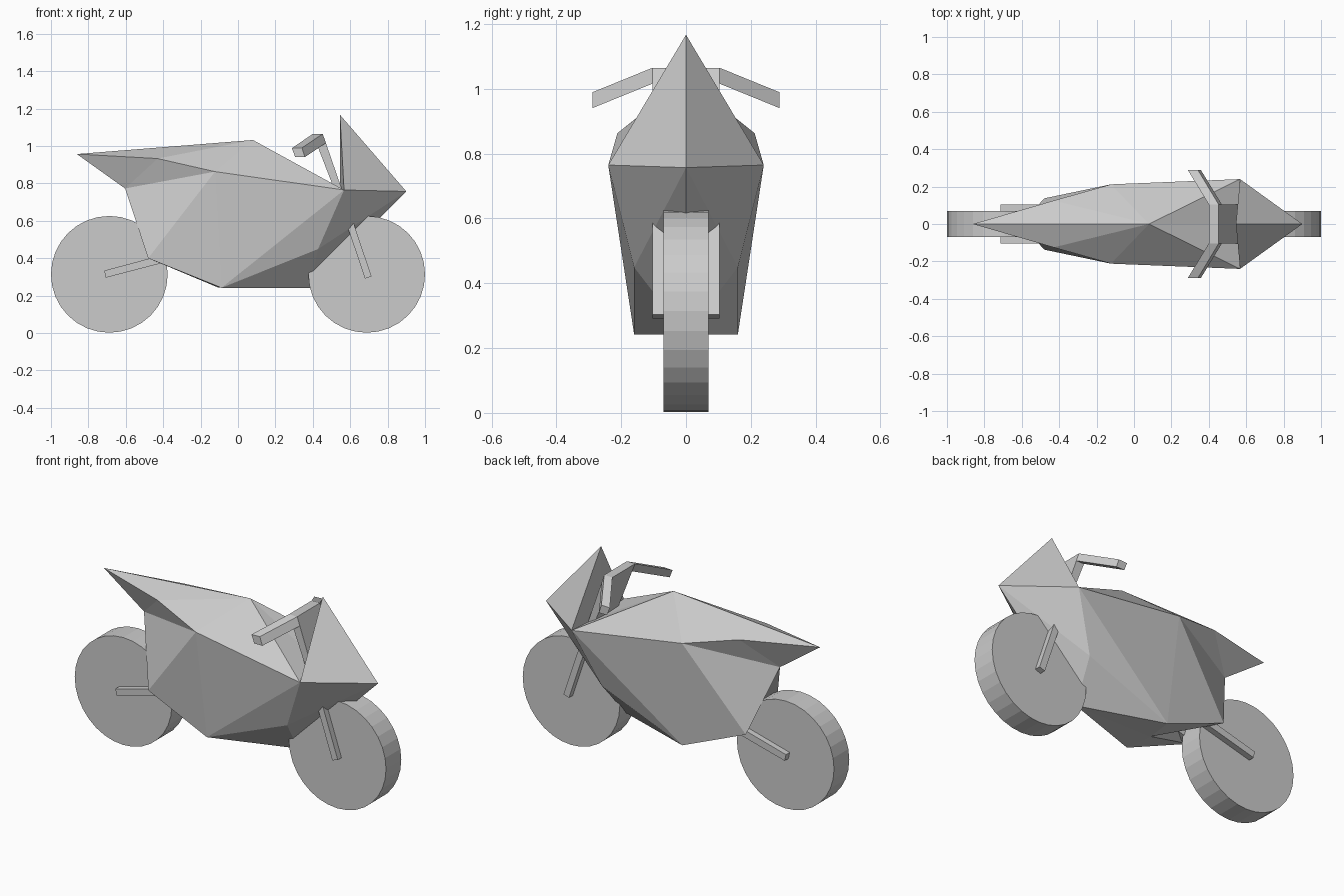
import bpy, bmesh
from math import pi
from mathutils import Matrix

if "Cube" in bpy.data.objects:
    bpy.data.objects.remove(bpy.data.objects["Cube"])


def finish(name, bm):
    bmesh.ops.remove_doubles(bm, verts=bm.verts, dist=1e-5)
    bmesh.ops.recalc_face_normals(bm, faces=bm.faces)
    me = bpy.data.meshes.new(name)
    bm.to_mesh(me)
    bm.free()
    ob = bpy.data.objects.new(name, me)
    bpy.context.collection.objects.link(ob)
    return ob


def mirrored(name, points, faces):
    """Build one half from named points and add its copy across y = 0."""
    bm = bmesh.new()
    for s in (1, -1):
        v = {k: bm.verts.new((x, s * y, z)) for k, (x, y, z) in points.items()}
        for f in faces.split():
            bm.faces.new([v[k] for k in f])
    return finish(name, bm)


def loft(name, sections, sides=(1,)):
    """Skin (y, [(x, z), ...]) sections into a closed bar, once per side."""
    bm = bmesh.new()
    for s in sides:
        rings = [[bm.verts.new((x, s * y, z)) for x, z in prof] for y, prof in sections]
        for a, b in zip(rings, rings[1:]):
            for i in range(len(a)):
                j = (i + 1) % len(a)
                bm.faces.new((a[i], a[j], b[j], b[i]))
        bm.faces.new(rings[0])
        bm.faces.new(rings[-1])
    return finish(name, bm)


# Faceted fairing: tail, seat, side panels, windshield, nose and belly
body = {
    "T": (-.862, 0, .957), "K": (-.43, .125, .933), "M": (-.123, .212, .863),
    "P": (.08, 0, 1.032), "S": (.567, .24, .765), "D": (.545, 0, .765),
    "W": (.545, 0, 1.167), "N": (.9, 0, .757), "F": (.428, .16, .449),
    "G": (.385, 0, .242), "B": (-.088, .16, .242), "C": (-.11, 0, .245),
    "H": (-.48, .137, .4), "L": (-.604, 0, .773),
}
mirrored("fairing", body,
         "TKP KMP PMS PSD DSW WSN NSF NFG FBG GBC CBH CHL LHM LMK LKT SFB SBM MBH")

# Wheels
for name, x in (("front_wheel", .688), ("rear_wheel", -.688)):
    bm = bmesh.new()
    bmesh.ops.create_cone(bm, cap_ends=True, segments=32, radius1=.312, radius2=.312,
                          depth=.14,
                          matrix=Matrix.Translation((x, 0, .314)) @ Matrix.Rotation(pi / 2, 4, 'X'))
    finish(name, bm)

# Front fork legs
fork = [(.541, .70), (.576, .712), (.714, .303), (.679, .291)]
loft("front_fork", [(.06, fork), (.104, fork)], (1, -1))

# Rear swingarm legs
arm = [(-.715, .334), (-.707, .296), (-.30, .402), (-.30, .445)]
loft("swingarm", [(.06, arm), (.104, arm)], (1, -1))

# Handlebar: central slab and two swept grips
slab = [(.40, 1.065), (.453, 1.065), (.56, .755), (.52, .755)]
loft("handlebar_stem", [(-.104, slab), (.104, slab)])
inner = [(.40, 1.065), (.453, 1.065), (.47, 1.016), (.42, 1.016)]
outer = [(.288, .988), (.342, .99), (.358, .941), (.306, .941)]
loft("handlebar_grips", [(.104, inner), (.288, outer)], (1, -1))
